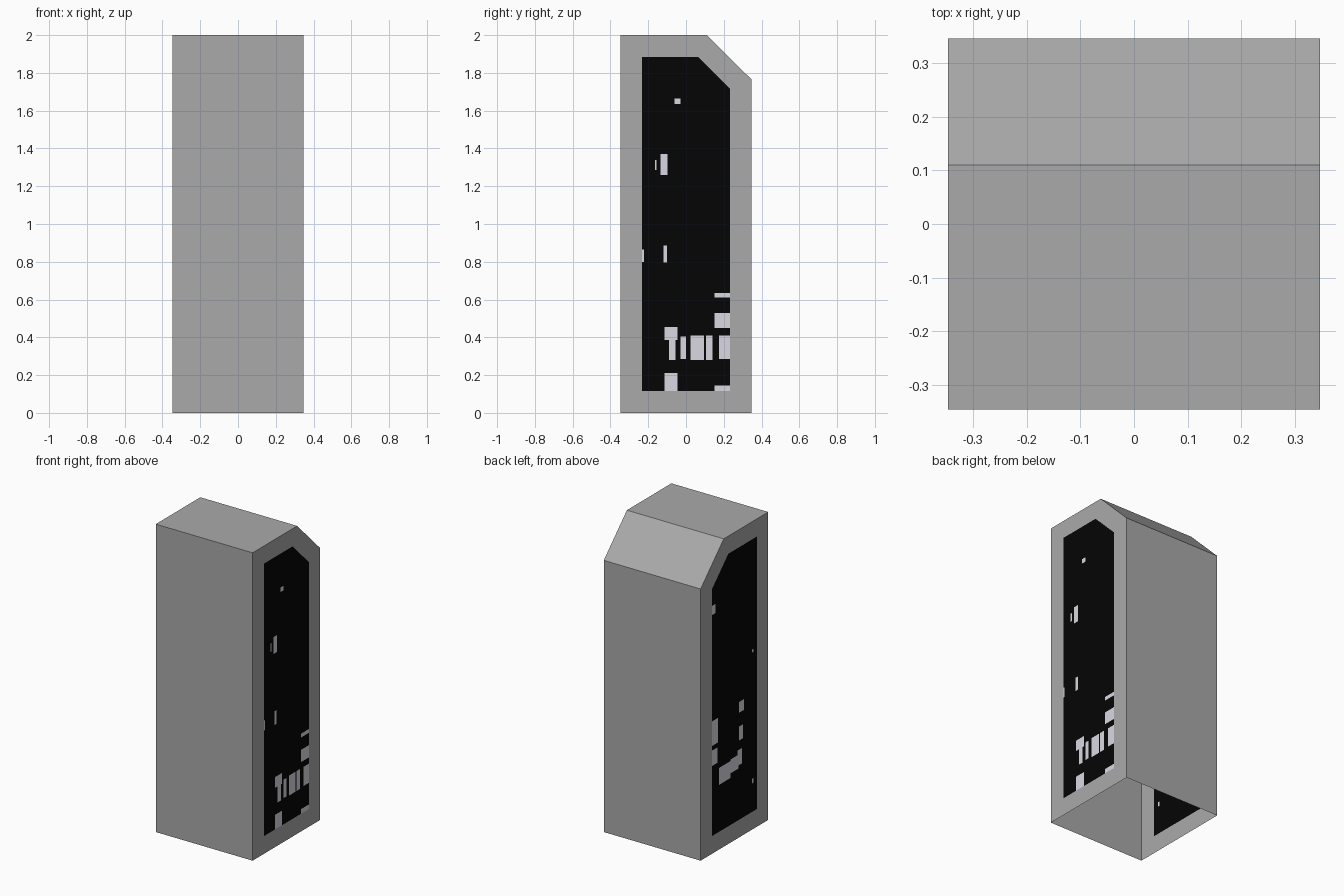
import bpy, bmesh
from mathutils import Vector

if "Cube" in bpy.data.objects:
    bpy.data.objects.remove(bpy.data.objects["Cube"])

W = 0.348       # half width
D = 0.347       # half depth
FRAME = 0.115   # width of the border round each side panel


def material(name, rgb):
    m = bpy.data.materials.new(name)
    m.diffuse_color = (*rgb, 1)
    m.use_nodes = True
    m.node_tree.nodes["Principled BSDF"].inputs["Base Color"].default_value = m.diffuse_color
    return m


MATERIALS = [material("grey casing", (0.40, 0.40, 0.40)),
             material("black panel", (0.0015, 0.0015, 0.0015)),
             material("pale patches", (0.70, 0.69, 0.76))]

# Worn pale patches on each panel: y0, z0, y1, z1
RIGHT = [(-.06, 1.635, -.03, 1.665), (-.135, 1.26, -.097, 1.37),
         (-.165, 1.285, -.155, 1.34), (-.24, .80, -.222, .865),
         (-.12, .795, -.10, .885), (.15, .61, .24, .635),
         (.15, .45, .24, .53), (.175, .285, .24, .41),
         (.105, .28, .14, .41), (.025, .28, .095, .41),
         (-.03, .285, 0, .405), (-.09, .28, -.055, .39),
         (-.115, .385, -.045, .455), (-.115, .11, -.045, .21),
         (.15, .11, .24, .145)]
LEFT = [(.195, 1.55, .24, 1.61), (-.195, 1.15, -.18, 1.17),
        (-.10, .81, -.045, .88), (-.09, .63, -.045, .72),
        (-.08, .47, -.03, .57), (.17, .70, .24, .86),
        (.175, .57, .24, .67), (.04, .42, .16, .53),
        (-.04, .45, .04, .54), (-.195, .30, -.18, .33)]

# Casing: extruded side profile with a sloped top back edge, open underneath
profile = [(-D, 0), (D, 0), (D, 1.765), (0.11, 2), (-D, 2)]
bm = bmesh.new()
left = [bm.verts.new((-W, y, z)) for y, z in profile]
right = [bm.verts.new((W, y, z)) for y, z in profile]
for i in range(1, len(profile)):
    j = (i + 1) % len(profile)
    bm.faces.new((left[i], left[j], right[j], right[i]))
sides = [bm.faces.new(right), bm.faces.new(left[::-1])]
bm.normal_update()

# Side panels: inset faces, detached so the border stays clean
bmesh.ops.inset_individual(bm, faces=sides, thickness=FRAME, use_even_offset=True)
for f in sides:
    f.material_index = 1
bmesh.ops.split(bm, geom=sides)


def paint_patches(sign, patches):
    """Cut the panel along the patch borders and colour the enclosed cells."""
    def panel():
        return [f for f in bm.faces if f.material_index == 1
                and f.calc_center_median().x * sign > 0]

    for axis in (1, 2):
        normal = Vector((0, axis == 1, axis == 2))
        for v in sorted({p[k] for p in patches for k in (axis - 1, axis + 1)}):
            faces = panel()
            edges = {e for f in faces for e in f.edges}
            verts = {w for f in faces for w in f.verts}
            bmesh.ops.bisect_plane(bm, geom=faces + list(edges) + list(verts),
                                   dist=1e-5, plane_co=normal * v, plane_no=normal)
    for f in panel():
        c = f.calc_center_median()
        if any(a < c.y < b and lo < c.z < hi for a, lo, b, hi in patches):
            f.material_index = 2


paint_patches(1, RIGHT)
paint_patches(-1, LEFT)

mesh = bpy.data.meshes.new("cabinet_casing")
bm.normal_update()
bm.to_mesh(mesh)
bm.free()
for m in MATERIALS:
    mesh.materials.append(m)
bpy.context.collection.objects.link(bpy.data.objects.new("cabinet_casing", mesh))
